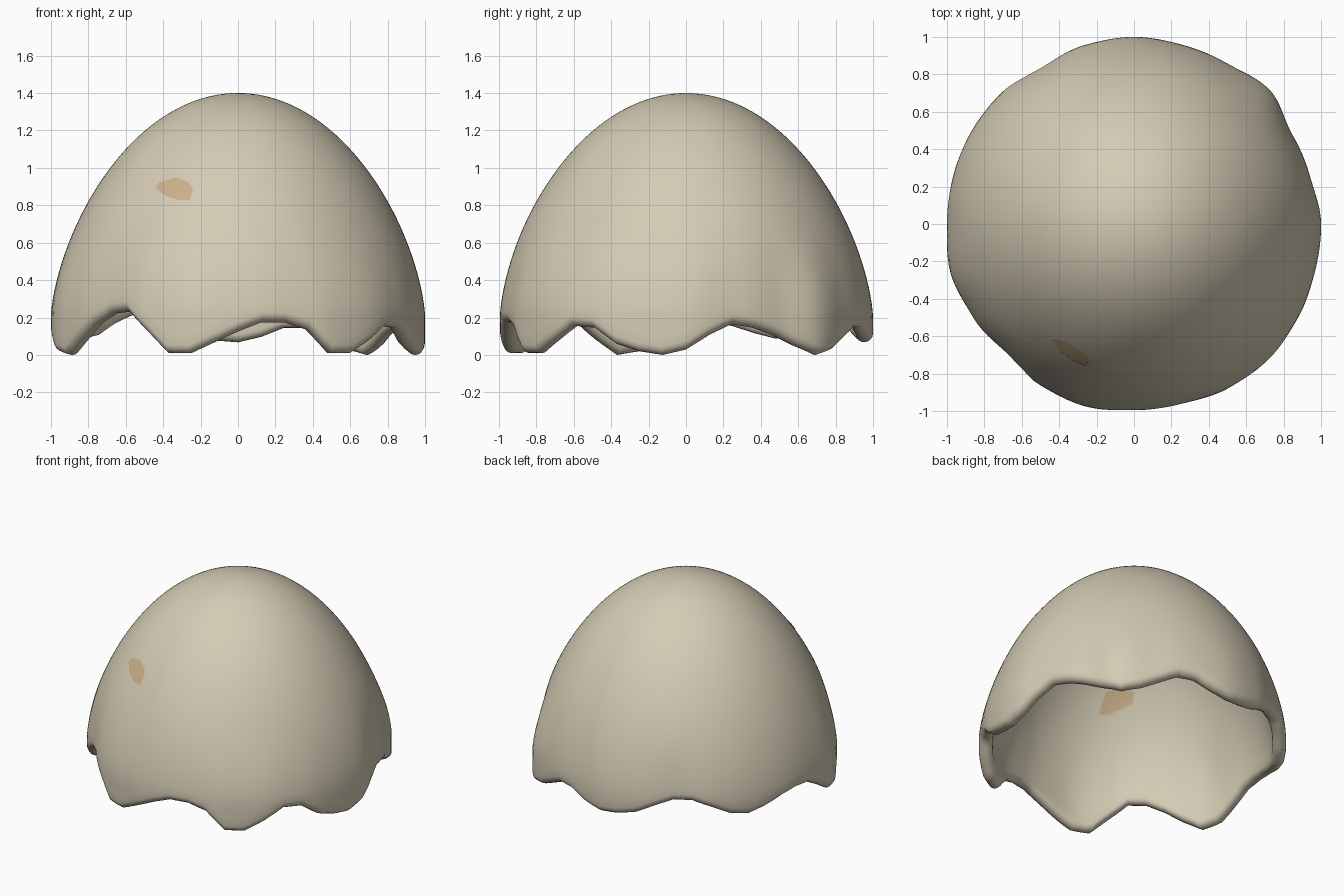
import bpy, bmesh
from math import sin, cos, pi, asin

if "Cube" in bpy.data.objects:
    bpy.data.objects.remove(bpy.data.objects["Cube"])

HEIGHT, THICK, SEGS, RINGS = 1.4, 0.09, 144, 40

# Height of the broken rim (percent) at even steps round the shell, from the front towards +x
RIM = [13, 18, 18, 14, 1, 1, 8, 16, 15, 6, 2, 0, 3, 11, 17, 15,
       11, 5, 0, 3, 9, 15, 15, 10, 7, 8, 11, 17, 22, 22, 17, 11,
       9, 12, 16, 18, 17, 10, 2, 0, 8, 17, 23, 24, 13, 1, 1, 7]

# Outward bulge of the lower wall (thousandths) at even steps, same order
BULGE = [-5, -5, 12, 20, 10, 0, 0, -25, -28, 20, -8, -8,
         0, -8, -25, -3, 0, 0, 0, 15, -6, -26, -3, 9]


def material(name, colour):
    mat = bpy.data.materials.new(name)
    mat.use_nodes = True
    mat.diffuse_color = (*colour, 1)
    mat.node_tree.nodes["Principled BSDF"].inputs["Base Color"].default_value = (*colour, 1)
    return mat


def ease(f):
    f = min(max(f, 0), 1)
    return f * f * (3 - 2 * f)


def sample(table, a, curve):
    """Value of a table that runs once round the shell, at angle a."""
    t = (a / (2 * pi) * len(table)) % len(table)
    i = int(t)
    f = curve(t - i)
    return table[i] * (1 - f) + table[(i + 1) % len(table)] * f


def rim_height(a):
    return sample(RIM, a, lambda f: f) / 100


def radius(z):
    u = min(max((z - 0.2) / 1.2, 0), 1)
    return (1 - u ** 1.55) ** 0.5


def shell_point(a, z, depth=0):
    """Point on the egg surface, moved inwards by depth."""
    flare = 1 + ease((0.75 - z) / 0.55) * sample(BULGE, a, ease) / 1000
    r = radius(z) * flare * (1 - depth)
    return (r * sin(a), -r * cos(a), z * (1 - depth / HEIGHT))


def finish(bm, name, mat):
    bmesh.ops.remove_doubles(bm, verts=bm.verts, dist=0.0001)
    bmesh.ops.recalc_face_normals(bm, faces=bm.faces)
    mesh = bpy.data.meshes.new(name)
    bm.to_mesh(mesh)
    bm.free()
    mesh.materials.append(mat)
    mesh.shade_smooth()
    obj = bpy.data.objects.new(name, mesh)
    bpy.context.collection.objects.link(obj)


def bridge(bm, loops):
    for low, high in zip(loops, loops[1:]):
        for i in range(len(low)):
            j = (i + 1) % len(low)
            bm.faces.new((low[i], low[j], high[j], high[i]))


def build_shell(mat):
    """Outer wall, rounded rim and inner wall as one closed skin."""
    bm = bmesh.new()
    angles = [2 * pi * i / SEGS for i in range(SEGS)]
    loops = []

    def add_wall(depth, steps):
        for k in steps:
            f = sin(pi / 2 * k / RINGS)
            ring = []
            for a in angles:
                base = rim_height(a) + THICK / 2
                ring.append(bm.verts.new(shell_point(a, base + (HEIGHT - base) * f, depth)))
            loops.append(ring)

    add_wall(0, range(RINGS, -1, -1))
    for k in range(1, 8):
        phi = pi * k / 8
        depth = THICK / 2 * (1 - cos(phi))
        drop = THICK / 2 * (1 - sin(phi))
        loops.append([bm.verts.new(shell_point(a, rim_height(a) + drop, depth)) for a in angles])
    add_wall(THICK, range(RINGS + 1))
    bridge(bm, loops)
    bmesh.ops.dissolve_degenerate(bm, edges=bm.edges, dist=0.0001)
    finish(bm, "eggshell", mat)


# Outlines of the painted spots as seen from the front (x, z)
OUTER_SPOT = [(-.44, .89), (-.42, .92), (-.33, .945), (-.26, .92),
              (-.24, .88), (-.255, .825), (-.32, .825), (-.39, .85)]
INNER_SPOT = [(-.47, .91), (-.45, .98), (-.37, 1.0), (-.28, .97),
              (-.29, .83), (-.35, .83)]


def build_spot(name, spot, depth, mat):
    """Thin patch that hugs the shell surface."""
    bm = bmesh.new()
    cx = sum(p[0] for p in spot) / len(spot)
    cz = sum(p[1] for p in spot) / len(spot)
    outline = []
    for (x, z), (nx, nz) in zip(spot, spot[1:] + spot[:1]):
        outline += [(x, z), ((x + nx) / 2, (z + nz) / 2)]
    loops = []
    for s in (1, 0.75, 0.5, 0.25):
        ring = []
        for x, z in outline:
            px, pz = cx + (x - cx) * s, cz + (z - cz) * s
            ring.append(bm.verts.new(shell_point(asin(px / radius(pz)), pz, depth)))
        loops.append(ring)
    bridge(bm, loops)
    bm.faces.new(loops[-1])
    finish(bm, name, mat)


cream = material("cream shell", (0.66, 0.60, 0.46))
tan = material("tan spot", (0.60, 0.44, 0.255))

build_shell(cream)
build_spot("outer_spot", OUTER_SPOT, -0.004, tan)
build_spot("inner_spot", INNER_SPOT, THICK + 0.004, tan)
